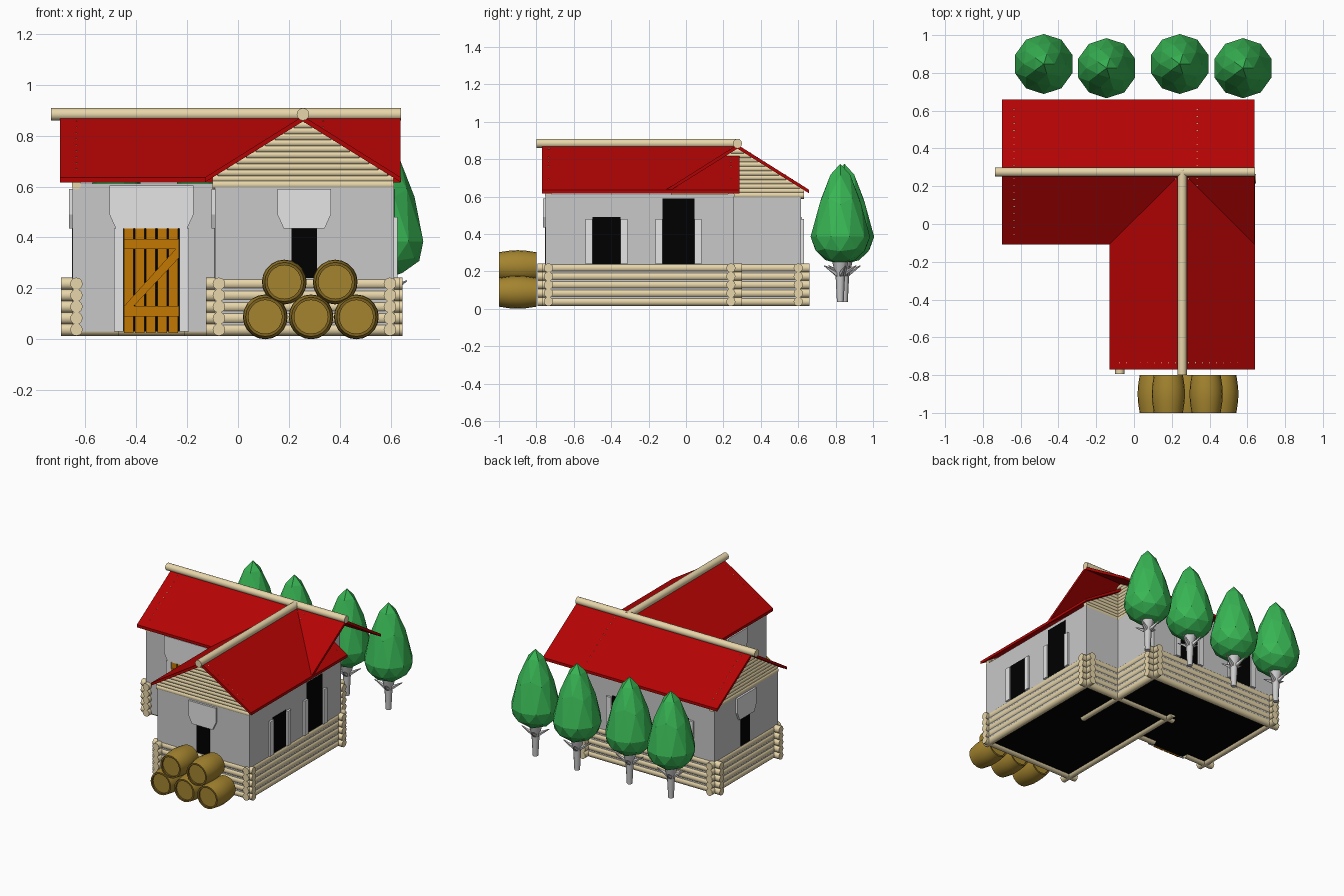
import bpy, bmesh, math
from mathutils import Matrix, Vector

if "Cube" in bpy.data.objects:
    bpy.data.objects.remove(bpy.data.objects["Cube"])


def mat(name, r, g, b):
    m = bpy.data.materials.new(name)
    m.diffuse_color = (r, g, b, 1)
    m.use_nodes = True
    m.node_tree.nodes["Principled BSDF"].inputs["Base Color"].default_value = m.diffuse_color
    return m


LOG = mat("pale_log", .80, .67, .40)
RED = mat("red_roof", .45, .001, .001)
WALL = mat("grey_plaster", .58, .58, .58)
TRIM = mat("light_stone", .78, .78, .78)
BLACK = mat("black_interior", 0, 0, 0)
DOOR = mat("orange_wood", .54, .19, .001)
BARREL = mat("barrel_wood", .37, .23, .028)
RIM = mat("barrel_rim", .20, .12, .015)
GREEN = mat("leaf_green", .04, .47, .09)
BARK = mat("pale_bark", .60, .60, .60)


def finish(name, bm, mats, smooth=None, matrix=None):
    if matrix:
        bm.transform(matrix)
    bmesh.ops.recalc_face_normals(bm, faces=bm.faces)
    me = bpy.data.meshes.new(name)
    bm.to_mesh(me)
    bm.free()
    for m in mats:
        me.materials.append(m)
    if smooth:
        for p in me.polygons:
            p.use_smooth = True
        me.set_sharp_from_angle(angle=math.radians(smooth))
    ob = bpy.data.objects.new(name, me)
    bpy.context.collection.objects.link(ob)
    return ob


def add_cyl(bm, a, b, r1, r2=None, n=12):
    a, b = Vector(a), Vector(b)
    d = b - a
    M = Matrix.Translation((a + b) / 2) @ d.to_track_quat('Z', 'Y').to_matrix().to_4x4()
    bmesh.ops.create_cone(bm, cap_ends=True, segments=n, radius1=r1,
                          radius2=r1 if r2 is None else r2, depth=d.length, matrix=M)


def add_prism(bm, pts, lo, hi, axis='y'):
    # profile in the (horizontal, z) plane, extruded along axis
    f = (lambda p, t: (p[0], t, p[1])) if axis == 'y' else (lambda p, t: (t, p[0], p[1]))
    A = [bm.verts.new(f(p, lo)) for p in pts]
    B = [bm.verts.new(f(p, hi)) for p in pts]
    bm.faces.new(A)
    bm.faces.new(B[::-1])
    n = len(pts)
    for i in range(n):
        bm.faces.new((A[i], A[(i + 1) % n], B[(i + 1) % n], B[i]))


def add_box(bm, x0, x1, y0, y1, z0, z1):
    add_prism(bm, [(x0, z0), (x1, z0), (x1, z1), (x0, z1)], y0, y1)


# Plaster walls of the two wings, black underneath
FX0, FX1, FY0, FY1 = -.075, .597, -.735, .24      # front wing log lines
BX0, BX1, BY0, BY1 = -.635, .335, -.05, .60       # back wing log lines
E = .016
PORCH = BY0 - .026                                # face of the door wall
for name, x0, x1, y0, y1 in (("front_wing_walls", FX0 - E, FX1 + E, FY0 - E, FY1 + E),
                             ("back_wing_walls", BX0 - E, BX1 + E, PORCH, BY1 + E)):
    bm = bmesh.new()
    add_box(bm, x0, x1, y0, y1, .03, .612)
    bm.normal_update()
    for f in bm.faces:
        if f.calc_center_median().z < .04:
            f.material_index = 1
    finish(name, bm, [WALL, BLACK])


# Stacked base logs with crossing ends
def log_stack(name, a, b, count=5):
    bm = bmesh.new()
    for i in range(count):
        z = .038 + .045 * i
        add_cyl(bm, (*a, z), (*b, z), .0245)
    finish(name, bm, [LOG], 40)


O = .06
log_stack("front_logs", (FX0 - .05, FY0), (FX1 + .04, FY0))
log_stack("front_wing_back_logs", (FX0 - .05, FY1), (FX1 + .05, FY1))
log_stack("front_wing_left_logs", (FX0, FY0 - O), (FX0, FY1 + O))
log_stack("right_logs", (FX1, FY0 - .033), (FX1, FY1 + O))
log_stack("back_logs", (BX0 - O, BY1), (BX1 + O, BY1))
log_stack("left_logs", (BX0, BY0 - .053), (BX0, BY1 + .053))
log_stack("back_wing_right_logs", (BX1, BY0 - O), (BX1, BY1 + O))
log_stack("porch_stub_logs", (BX0 - O, BY0), (BX0 + .02, BY0))
log_stack("porch_bottom_log_left", (BX0, BY0), (-.47, BY0), 1)
log_stack("porch_bottom_log_right", (-.21, BY0), (FX0, BY0), 1)

# Gable logs, shortening along the roof slope
RX, RY = .255, .275


def gable(name, centre, fixed, along_x):
    bm = bmesh.new()
    for i in range(11):
        z = .607 + .0235 * i
        h = min((.864 - z) / .63, .356)
        r = .019 if i == 0 else .0155
        a, b = centre - h, centre + h
        add_cyl(bm, (a, fixed, z) if along_x else (fixed, a, z),
                (b, fixed, z) if along_x else (fixed, b, z), r, n=10)
    finish(name, bm, [LOG], 40)


gable("front_gable", RX, FY0, True)
gable("front_wing_back_gable", RX, FY1, True)
gable("left_gable", RY, BX0, False)
gable("right_gable", RY, BX1, False)

# Roof slabs and ridge logs
for name, c, half, lo, hi, axis in (("back_wing_roof", RY, .383, -.70, .638, 'x'),
                                    ("front_wing_roof", RX, .385, -.77, .285, 'y')):
    bm = bmesh.new()
    for s in (-1, 1):
        e = c + s * half
        add_prism(bm, [(c, .877), (e, .636), (e, .617), (c, .856)], lo, hi, axis)
    finish(name, bm, [RED])
for name, a, b in (("back_ridge_log", (-.735, RY, .884), (.64, RY, .884)),
                   ("front_ridge_log", (RX, -.80, .884), (RX, .285, .884))):
    bm = bmesh.new()
    add_cyl(bm, a, b, .0245)
    finish(name, bm, [LOG], 40)


# Openings: black pane, optional jambs, optional tapered lintel
def opening(name, x, y, turn, half, top, bottom=.24, jamb=None, lintel=None):
    M = Matrix.Translation((x, y, 0)) @ Matrix.Rotation(math.radians(turn), 4, 'Z')
    bm = bmesh.new()
    add_box(bm, -half, half, -.002, .004, bottom, top)
    finish(name + "_dark_pane", bm, [BLACK], matrix=M)
    bm = bmesh.new()
    if jamb:
        for s in (-1, 1):
            add_box(bm, *sorted((s * half, s * (half + .038))), -.014, .004, bottom, jamb)
    if lintel:
        a, b = half + .03, half + .055
        add_prism(bm, [(-a, top), (a, top), (b, top + .055), (b, lintel),
                       (-b, lintel), (-b, top + .055)], -.014, .004)
    finish(name + "_frame", bm, [TRIM], matrix=M)


opening("front_window", .26, FY0 - E, 0, .05, .435, lintel=.59)
opening("right_window", FX1 + E, -.425, 90, .075, .49, jamb=.48)
opening("right_tall_window", FX1 + E, -.04, 90, .085, .59, jamb=.48)
opening("left_window", BX0 - E, .28, -90, .05, .435, lintel=.59)
opening("front_wing_left_window", FX0 - E, -.42, -90, .05, .435, lintel=.59)
opening("back_window_a", .06, BY1 + E, 180, .075, .49, jamb=.48)
opening("back_window_b", -.38, BY1 + E, 180, .075, .49, jamb=.48)
opening("doorway", -.34, PORCH, 0, .11, .435, bottom=.03, jamb=.436, lintel=.605)

# Plank door with Z brace
bm = bmesh.new()
y = PORCH
for i in range(5):
    x = -.448 + .0437 * i
    add_box(bm, x, x + .037, y - .012, y - .001, .025, .435)
for z in (.09, .355):
    add_box(bm, -.448, -.232, y - .02, y - .01, z, z + .04)
add_prism(bm, [(-.448, .13), (-.41, .13), (-.232, .32), (-.232, .355), (-.245, .355)],
          y - .019, y - .01)
finish("plank_door", bm, [DOOR])

# Barrels lying on their sides, stacked in two rows
prof = [(.066, .012), (.066, 0), (.077, 0), (.080, .02), (.086, .06), (.088, .1),
        (.086, .14), (.080, .18), (.077, .2), (.066, .2), (.066, .188)]
for k, (x, z) in enumerate(((.107, .088), (.287, .088), (.465, .088), (.182, .225), (.382, .225))):
    bm = bmesh.new()
    n = 20
    rings = [[bm.verts.new((x + r * math.cos(2 * math.pi * i / n), -1 + t,
                            z + r * math.sin(2 * math.pi * i / n))) for i in range(n)]
             for r, t in prof]
    for j in range(len(prof) - 1):
        for i in range(n):
            f = bm.faces.new((rings[j][i], rings[j][(i + 1) % n],
                              rings[j + 1][(i + 1) % n], rings[j + 1][i]))
            f.material_index = 1 if j in (0, 1, 8, 9) else 0
    bm.faces.new(rings[0])
    bm.faces.new(rings[-1])
    finish("barrel_%d" % (k + 1), bm, [BARREL, RIM], 35)

# Trees behind the house
for k, (x, y) in enumerate(((-.478, .847), (-.145, .825), (.242, .847), (.577, .825))):
    bm = bmesh.new()
    bmesh.ops.create_icosphere(bm, subdivisions=2, radius=1)
    for v in bm.verts:
        t = v.co.z
        s = .159 * (1 - .4 * max(t, 0))
        v.co = (x + v.co.x * s, y + v.co.y * s, .385 + t * (.39 if t > 0 else .147))
    finish("tree_%d_foliage" % (k + 1), bm, [GREEN])
    bm = bmesh.new()
    add_cyl(bm, (x, y, .035), (x, y, .17), .018, .025, 6)
    add_cyl(bm, (x, y, .17), (x, y, .26), .025, .045, 6)
    for i in range(4):
        a = math.pi * (i / 2 + .1)
        add_cyl(bm, (x, y, .175), (x + .09 * math.cos(a), y + .09 * math.sin(a), .23), .018, .003, 5)
    finish("tree_%d_trunk" % (k + 1), bm, [BARK], 60)
